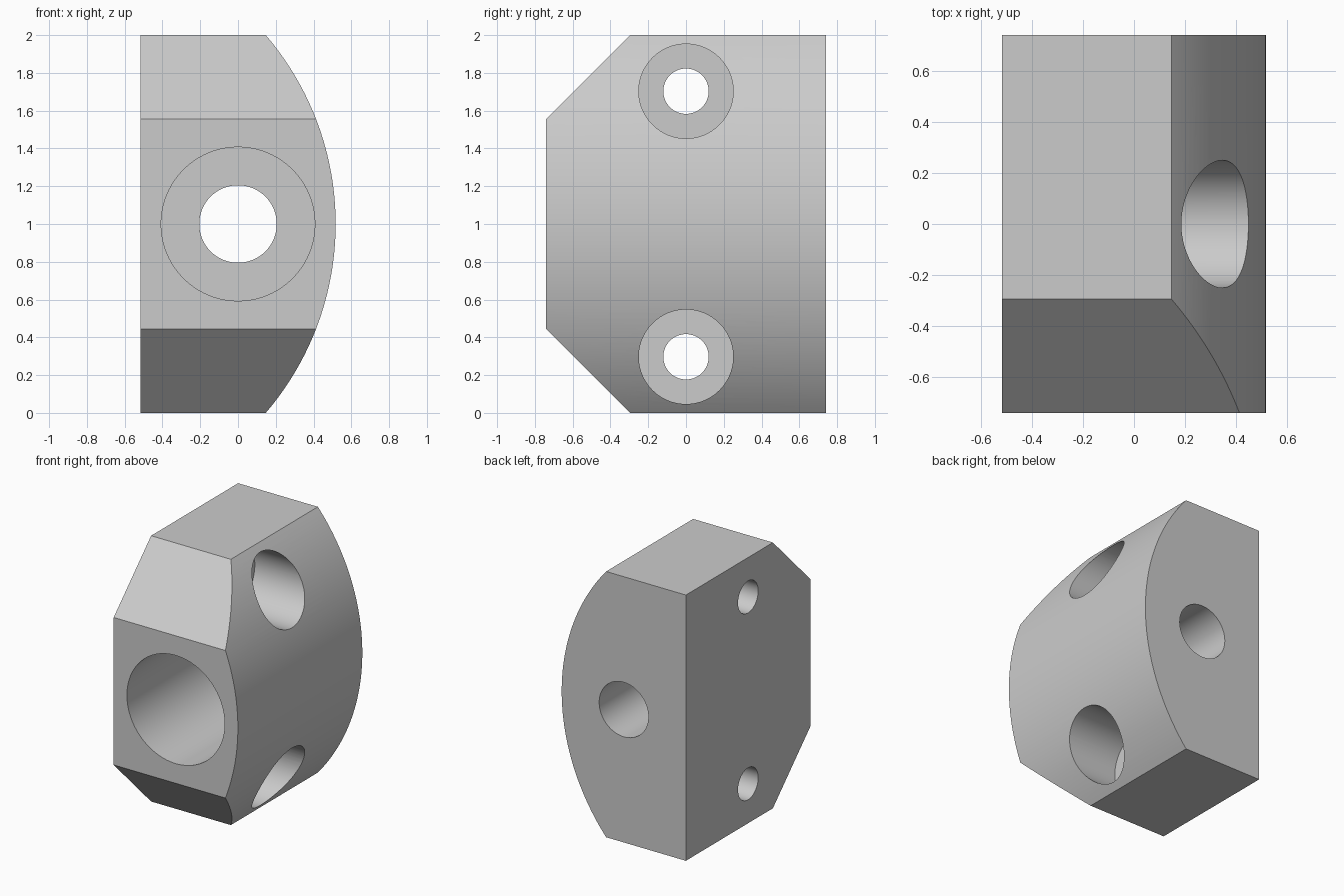
import bpy, bmesh, math
from mathutils import Matrix, Vector

if "Cube" in bpy.data.objects:
    bpy.data.objects.remove(bpy.data.objects["Cube"])

HALF_X, HALF_Y, HEIGHT = 0.517, 0.74, 2.0
ARC_RISE = 0.37
RADIUS = (1 + ARC_RISE ** 2) / (2 * ARC_RISE)
CHAMFER = 0.445

grey = bpy.data.materials.new("light grey")
grey.use_nodes = True
colour = (0.6, 0.6, 0.6, 1)
grey.diffuse_color = colour
grey.node_tree.nodes["Principled BSDF"].inputs["Base Color"].default_value = colour


def make_object(name, bm):
    bmesh.ops.recalc_face_normals(bm, faces=bm.faces)
    mesh = bpy.data.meshes.new(name)
    bm.to_mesh(mesh)
    bm.free()
    mesh.materials.append(grey)
    obj = bpy.data.objects.new(name, mesh)
    bpy.context.collection.objects.link(obj)
    return obj


def prism(name, points, depth):
    """Extrude a closed outline along a depth vector."""
    bm = bmesh.new()
    face = bm.faces.new([bm.verts.new(p) for p in points])
    result = bmesh.ops.extrude_face_region(bm, geom=[face])
    verts = [v for v in result["geom"] if isinstance(v, bmesh.types.BMVert)]
    bmesh.ops.translate(bm, verts=verts, vec=depth)
    return make_object(name, bm)


def drill(name, radius, start, end):
    """Cylinder cutter between two points."""
    start, end = Vector(start), Vector(end)
    axis = end - start
    turn = axis.to_track_quat("Z", "Y").to_matrix().to_4x4()
    bm = bmesh.new()
    bmesh.ops.create_cone(bm, cap_ends=True, segments=96, radius1=radius, radius2=radius,
                          depth=axis.length,
                          matrix=Matrix.Translation((start + end) / 2) @ turn)
    return make_object(name, bm)


def cut(target, cutter, operation="DIFFERENCE"):
    mod = target.modifiers.new("cut", "BOOLEAN")
    mod.operation, mod.solver, mod.object = operation, "EXACT", cutter
    bpy.context.view_layer.objects.active = target
    bpy.ops.object.modifier_apply(modifier=mod.name)
    bpy.data.objects.remove(cutter)


# Body: flat on the right, bowed on the left
sweep = math.asin(1 / RADIUS)
steps = 64
outline = [(-HALF_X, -HALF_Y, HEIGHT), (-HALF_X, -HALF_Y, 0)]
for i in range(steps + 1):
    a = sweep * (2 * i / steps - 1)
    outline.append((HALF_X - RADIUS + RADIUS * math.cos(a), -HALF_Y, 1 + RADIUS * math.sin(a)))
body = prism("clamp_block", outline, (0, 2 * HALF_Y, 0))

# Front chamfers, top and bottom
front = -HALF_Y
for z, inward in ((0, 1), (HEIGHT, -1)):
    e = 0.1
    wedge = [(-1, front - e, z + inward * (CHAMFER + e)),
             (-1, front + CHAMFER + e, z - inward * e),
             (-1, front - e, z - inward * e)]
    cut(body, prism("chamfer_cutter", wedge, (2, 0, 0)))

# Main counterbored hole, front to back
cut(body, drill("main_bore", 0.407, (0, -1, 1), (0, 0.25, 1)))
cut(body, drill("main_hole", 0.205, (0, -1, 1), (0, 1, 1)))

# Two counterbored screw holes, side to side
for z in (0.297, 1.703):
    cut(body, drill("screw_bore", 0.25, (1, 0, z), (-0.035, 0, z)))
    cut(body, drill("screw_hole", 0.12, (1, 0, z), (-1, 0, z)))

# Smooth curved walls, crisp edges
bpy.ops.object.select_all(action="DESELECT")
body.select_set(True)
bpy.context.view_layer.objects.active = body
bpy.ops.object.shade_smooth_by_angle(angle=math.radians(25))
